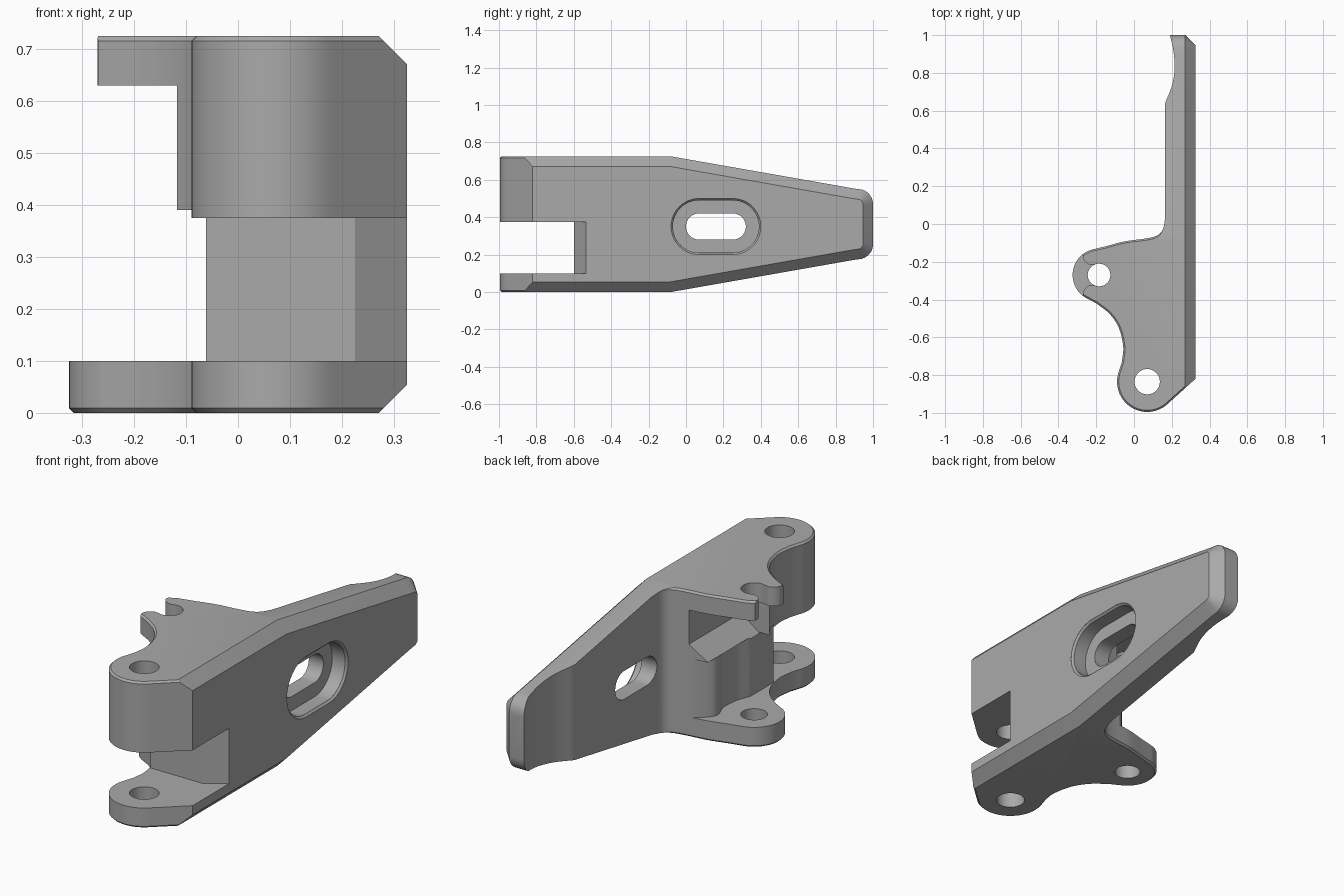
import bpy, bmesh
from math import cos, sin, radians
from mathutils import Vector, Matrix

cube = bpy.data.objects.get("Cube")
if cube:
    bpy.data.objects.remove(cube, do_unlink=True)

grey = bpy.data.materials.new("satin grey")
grey.use_nodes = True
COLOR = (0.4, 0.4, 0.4, 1)
grey.diffuse_color = COLOR
grey.node_tree.nodes["Principled BSDF"].inputs["Base Color"].default_value = COLOR


def arc(cx, cy, r, a0, a1, n=24):
    angles = [radians(a0 + (a1 - a0) * i / n) for i in range(n + 1)]
    return [(cx + r * cos(a), cy + r * sin(a)) for a in angles]


def smooth(points, n=5):
    """Round a run of points with a Catmull-Rom curve."""
    p = [Vector(q) for q in points]
    p = [2 * p[0] - p[1]] + p + [2 * p[-1] - p[-2]]
    out = []
    for a, b, c, d in zip(p, p[1:], p[2:], p[3:]):
        for i in range(n):
            t = i / n
            out.append(tuple(b + (c - a) * t / 2 + (2 * a - 5 * b + 4 * c - d) * t * t / 2
                             + (3 * b - a - 3 * c + d) * t ** 3 / 2))
    return out + [tuple(points[-1])]


def prism(name, points, low, high, axis="Z", bevel_low=0, bevel_high=0):
    """Extrude a profile along an axis: Z takes (x, y), X takes (y, z), Y takes (z, x)."""
    bm = bmesh.new()
    face = bm.faces.new([bm.verts.new((a, b, low)) for a, b in points])
    new = bmesh.ops.extrude_face_region(bm, geom=[face])["geom"]
    for v in new:
        if isinstance(v, bmesh.types.BMVert):
            v.co.z = high
    bmesh.ops.recalc_face_normals(bm, faces=bm.faces)
    for z, width in ((low, bevel_low), (high, bevel_high)):
        if width:
            rim = [e for e in bm.edges if all(abs(v.co.z - z) < 1e-5 for v in e.verts)]
            bmesh.ops.bevel(bm, geom=rim, offset=width, segments=1, affect="EDGES")
    turn = {"Z": ((1, 0, 0), (0, 1, 0), (0, 0, 1)),
            "X": ((0, 0, 1), (1, 0, 0), (0, 1, 0)),
            "Y": ((0, 1, 0), (0, 0, 1), (1, 0, 0))}[axis]
    bmesh.ops.transform(bm, matrix=Matrix(turn).to_4x4(), verts=bm.verts)
    mesh = bpy.data.meshes.new(name)
    bm.to_mesh(mesh)
    bm.free()
    ob = bpy.data.objects.new(name, mesh)
    bpy.context.collection.objects.link(ob)
    ob.data.materials.append(grey)
    return ob


def combine(target, tool, operation="DIFFERENCE"):
    mod = target.modifiers.new("cut", "BOOLEAN")
    mod.operation, mod.object, mod.solver = operation, tool, "EXACT"
    bpy.context.view_layer.objects.active = target
    bpy.ops.object.modifier_apply(modifier=mod.name)
    bpy.data.objects.remove(tool, do_unlink=True)


def stadium(y0, y1, z, r):
    return arc(y1 - r, z, r, -90, 90) + arc(y0 + r, z, r, 90, 270)


TOP = 0.725
HOOK, PIVOT = (-0.185, -0.27), (0.07, -0.835)

# Plan outline: flat wall, scooped tip, hook lobe and pivot lobe
outline = [(0.325, -0.82), (0.325, 1)]
outline += smooth([(0.19, 1), (0.208, 0.92), (0.215, 0.83), (0.203, 0.74), (0.165, 0.64)])
outline += smooth([(0.165, 0.03), (0.152, -0.03), (0.12, -0.062), (0.06, -0.077),
                   (-0.05, -0.092), (-0.15, -0.118)])
outline += arc(*HOOK, 0.14, 100, 238)
outline += smooth([(-0.2, -0.42), (-0.13, -0.475), (-0.08, -0.55), (-0.057, -0.65), (-0.064, -0.73)])
outline += arc(*PIVOT, 0.16, 158, 315)
bracket = prism("hinge_bracket", outline, 0, TOP, "Z", 0.009, 0.009)

# Tapered side shape with the wide chamfer round the flat wall
side = [(-1.3, 0), (-0.08, 0), (0.9, 0.172)] + arc(0.92, 0.255, 0.08, -75, 0, 6)
side += arc(0.92, TOP - 0.255, 0.08, 0, 75, 6) + [(0.9, TOP - 0.172), (-0.08, TOP), (-1.3, TOP)]
combine(bracket, prism("side_shape", side, -0.5, 0.325, "X", 0, 0.054), "INTERSECT")

# Front notch between the pivot lobes
notch = [(-0.5, -1.2), (0.4, -1.2), (0.4, -0.486), (0.225, -0.6), (-0.06, -0.6), (-0.5, -0.6)]
combine(bracket, prism("notch", notch, 0.1, 0.375))

# Pocket round the hook pin, leaving a curved boss
pocket = [(-0.5, -0.62), (-0.062, -0.62)]
pocket += smooth([(-0.062, -0.42), (-0.035, -0.34), (-0.03, -0.25), (-0.055, -0.17), (-0.02, -0.115), (0.05, -0.06)])
pocket += [(0.05, 0.1), (-0.5, 0.1)]
combine(bracket, prism("lower_pocket", pocket, 0.1, 0.39))

# Deeper upper pocket with a sloping floor on top of the boss
ramp = [(0.38, -0.5), (0.38, -0.07), (0.46, 0.04), (0.63, 0.04), (0.63, -0.5)]
combine(bracket, prism("upper_pocket", ramp, -0.49, 0.1, "Y"))

# Pin holes, and the open mouth of the upper hook
combine(bracket, prism("hook_hole", arc(*HOOK, 0.06, 0, 350, 35), -0.1, 1))
combine(bracket, prism("pivot_hole", arc(*PIVOT, 0.067, 0, 350, 35), -0.1, 1))
jaw = smooth([(-0.262, -0.13), (-0.27, -0.165), (-0.262, -0.195), (-0.235, -0.215), (-0.2, -0.214)])
mouth = [(-0.4, -0.13)] + jaw + [(x, 2 * HOOK[1] - y) for x, y in reversed(jaw)] + [(-0.4, -0.41)]
combine(bracket, prism("hook_mouth", mouth, 0.5, 1))

# Slot through the wall with a stepped, chamfered recess
combine(bracket, prism("slot", stadium(0, 0.32, 0.35, 0.07), 0.05, 0.5, "X"))
combine(bracket, prism("recess", stadium(-0.07, 0.39, 0.35, 0.14), 0.245, 0.5, "X"))
rim = prism("recess_rim", stadium(-0.08, 0.4, 0.35, 0.15), 0.315, 0.5, "X", 0.0095)
combine(bracket, rim)

# Keep creases sharp and curves smooth
bpy.ops.object.select_all(action="DESELECT")
bracket.select_set(True)
bpy.context.view_layer.objects.active = bracket
bpy.ops.object.shade_smooth_by_angle(angle=radians(25))
